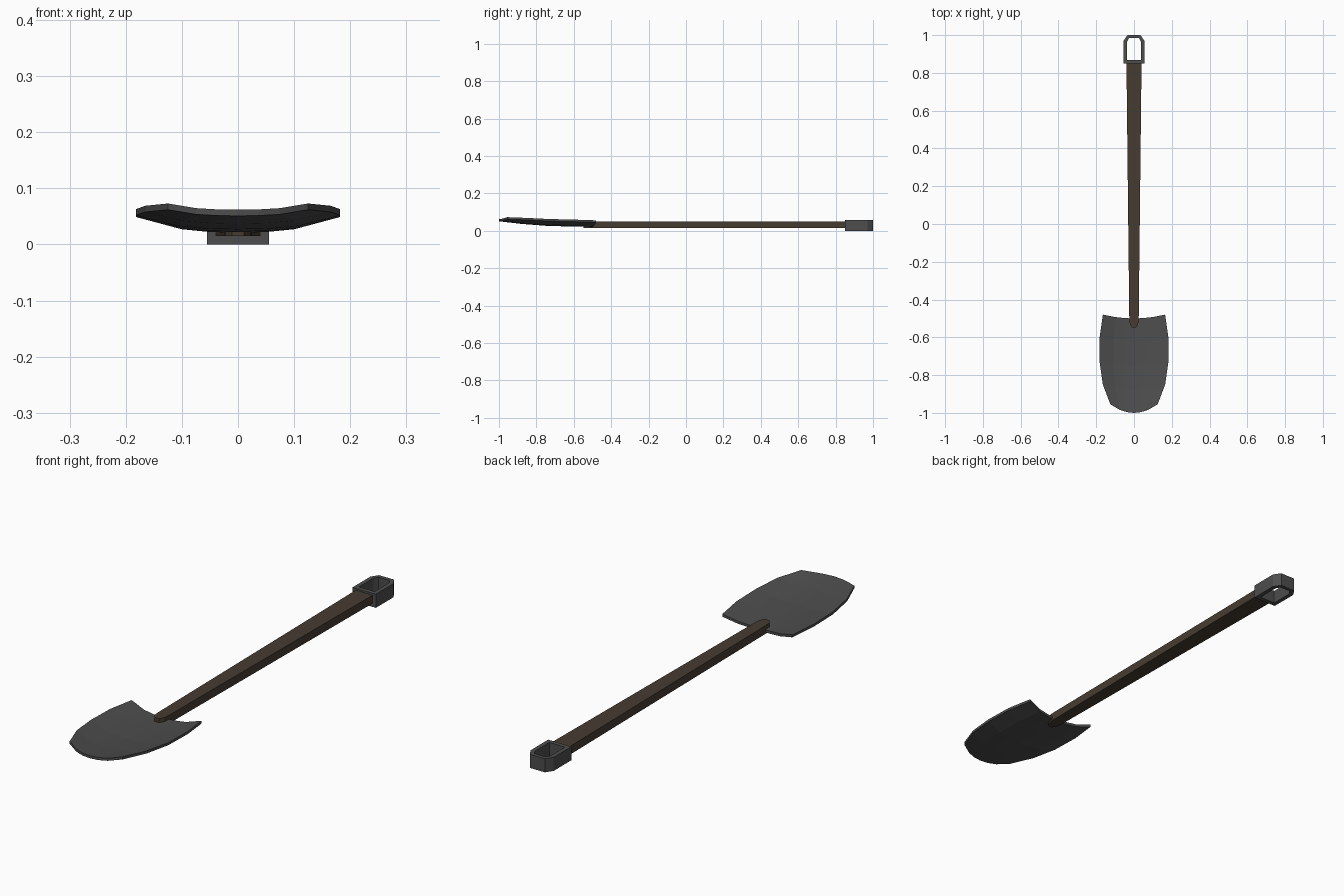
import bpy, bmesh

cube = bpy.data.objects.get("Cube")
if cube:
    bpy.data.objects.remove(cube, do_unlink=True)


def material(name, rgb):
    m = bpy.data.materials.new(name)
    m.use_nodes = True
    m.diffuse_color = (*rgb, 1)
    bsdf = next(n for n in m.node_tree.nodes if n.type == "BSDF_PRINCIPLED")
    bsdf.inputs["Base Color"].default_value = (*rgb, 1)
    return m


steel = material("dark steel", (0.075, 0.075, 0.075))
wood = material("brown wood", (0.062, 0.046, 0.031))


def finish(name, bm, mat):
    bmesh.ops.recalc_face_normals(bm, faces=bm.faces)
    mesh = bpy.data.meshes.new(name)
    bm.to_mesh(mesh)
    bm.free()
    mesh.materials.append(mat)
    obj = bpy.data.objects.new(name, mesh)
    bpy.context.collection.objects.link(obj)
    return obj


def mirrored(half):
    """Close a right-hand outline by mirroring it across x = 0."""
    return half + [(-x, y) for x, y in reversed(half)]


def ring(bm, outline, z):
    return [bm.verts.new((x, y, z)) for x, y in outline]


def bridge(bm, a, b):
    n = len(a)
    for i in range(n):
        j = (i + 1) % n
        bm.faces.new((a[i], a[j], b[j], b[i]))


# Blade: dished sheet, rows from the shoulder to the tip
# (centre y, edge y, half width, centre z, edge z)
rows = [
    (-0.50, -0.48, 0.165, 0.032, 0.056),
    (-0.62, -0.60, 0.182, 0.034, 0.060),
    (-0.75, -0.73, 0.182, 0.038, 0.063),
    (-0.88, -0.85, 0.165, 0.048, 0.069),
    (-1.00, -0.955, 0.125, 0.062, 0.073),
]
camber = {0: 0, 0.3: 0.05, 0.6: 0.25, 1: 1}
stations = [-u for u in (1, 0.6, 0.3)] + list(camber)
thickness = 0.011

bm = bmesh.new()
grid = []
for yc, ye, w, zc, ze in rows:
    grid.append([bm.verts.new((u * w, yc + (ye - yc) * u * u,
                               zc + (ze - zc) * camber[abs(u)]))
                 for u in stations])
for a, b in zip(grid, grid[1:]):
    for i in range(len(stations) - 1):
        bm.faces.new((a[i], b[i], b[i + 1], a[i + 1]))
# Thicken straight downwards
top = list(bm.faces)
lower = bmesh.ops.extrude_face_region(bm, geom=top, use_keep_orig=True)["geom"]
bmesh.ops.translate(bm, vec=(0, 0, -thickness),
                    verts=[v for v in lower if isinstance(v, bmesh.types.BMVert)])
finish("blade", bm, steel)

# Shaft: tapered bar with a rounded end lying over the blade
bm = bmesh.new()
outline = mirrored([(0.04, 0.86), (0.025, -0.5), (0.022, -0.53), (0.011, -0.548)])
low, high = ring(bm, outline, 0.015), ring(bm, outline, 0.05)
bridge(bm, low, high)
bm.faces.new(low)
bm.faces.new(high)
finish("shaft", bm, wood)

# Grip: open loop with chamfered far corners
bm = bmesh.new()
outer = mirrored([(0.055, 0.85), (0.055, 0.97), (0.035, 1.0)])
inner = mirrored([(0.037, 0.868), (0.037, 0.965), (0.026, 0.984)])
loops = [ring(bm, outer, 0), ring(bm, outer, 0.058),
         ring(bm, inner, 0.058), ring(bm, inner, 0)]
for k in range(4):
    bridge(bm, loops[k], loops[(k + 1) % 4])
finish("grip", bm, steel)
